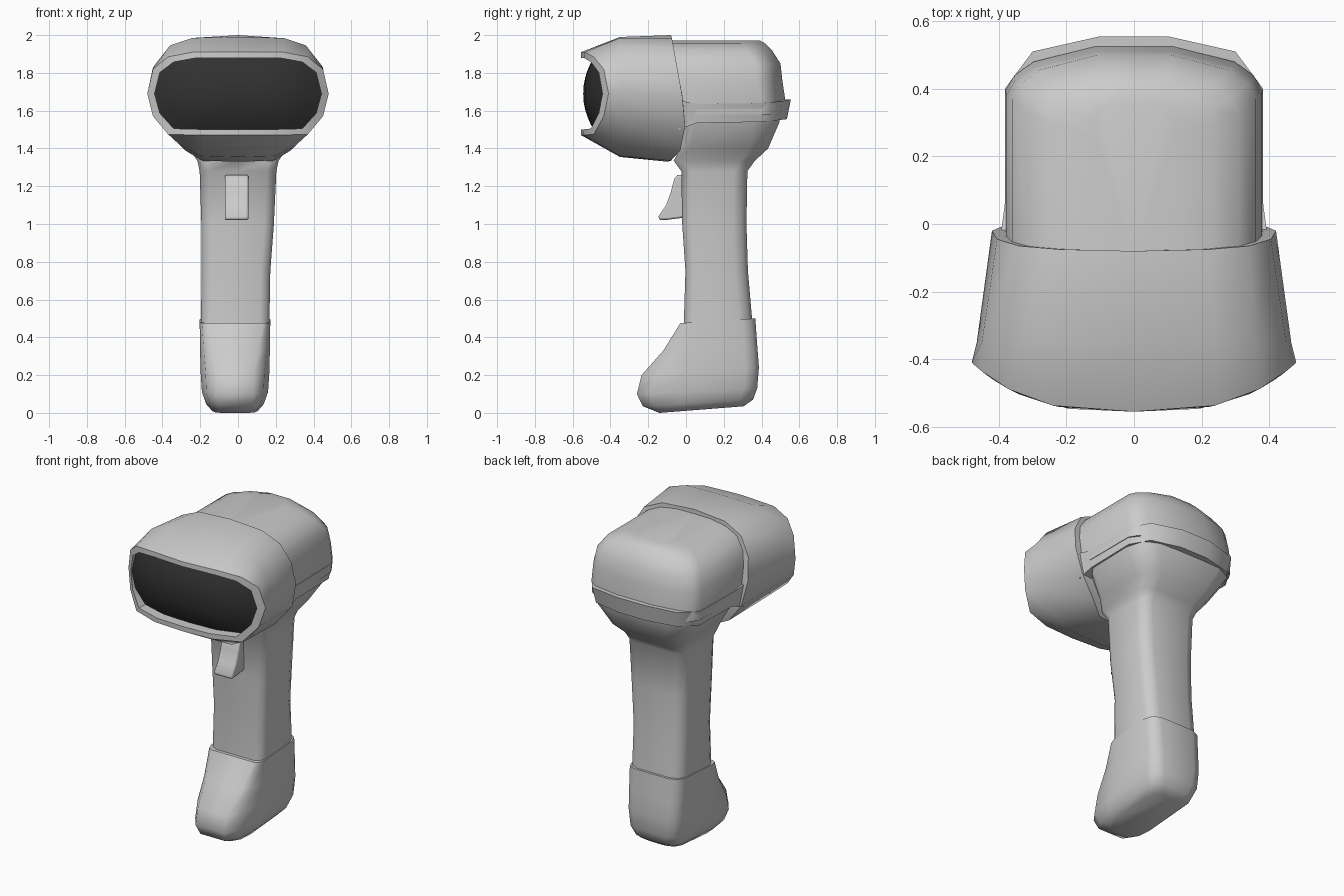
import bpy, bmesh, math

if "Cube" in bpy.data.objects:
    bpy.data.objects.remove(bpy.data.objects["Cube"])


def finish(name, bm, angle=45):
    bmesh.ops.remove_doubles(bm, verts=bm.verts, dist=1e-5)
    bmesh.ops.recalc_face_normals(bm, faces=bm.faces)
    me = bpy.data.meshes.new(name)
    bm.to_mesh(me)
    bm.free()
    ob = bpy.data.objects.new(name, me)
    bpy.context.collection.objects.link(ob)
    bpy.ops.object.select_all(action='DESELECT')
    ob.select_set(True)
    bpy.context.view_layer.objects.active = ob
    bpy.ops.object.shade_smooth_by_angle(angle=math.radians(angle))
    return ob


def loft(name, rings, caps=(True, True), closed=True, angle=45):
    bm = bmesh.new()
    vs = [[bm.verts.new(p) for p in r] for r in rings]
    n = len(vs[0])
    for a, b in zip(vs, vs[1:]):
        for i in range(n if closed else n - 1):
            j = (i + 1) % n
            bm.faces.new((a[i], a[j], b[j], b[i]))
    if caps[0]:
        bm.faces.new(vs[0])
    if caps[1]:
        bm.faces.new(vs[-1])
    return finish(name, bm, angle)


def mirror(half):
    """Half outline running from x=0 to x=0 becomes a full ring."""
    return half + [(-x, y, z) for x, y, z in reversed(half[1:-1])]


# Front hood: curved rim, swelling body, swept rear edge
def front_y(x):
    return -0.555 + 0.145 * (abs(x) / 0.48) ** 3


ZC = 1.69
rim = [(0, 1.91), (.24, 1.91), (.37, 1.885), (.45, 1.82), (.48, 1.69),
       (.45, 1.57), (.37, 1.475), (.2, 1.47), (0, 1.47)]
mid = [(0, 1.99), (.24, 1.985), (.36, 1.945), (.45, 1.83), (.465, 1.69),
       (.42, 1.55), (.31, 1.42), (.2, 1.36), (0, 1.355)]
rear = [(0, -.08, 2.0), (.22, -.075, 1.985), (.34, -.065, 1.93), (.405, -.045, 1.82),
        (.42, -.02, 1.68), (.385, -.005, 1.52), (.28, -.03, 1.39), (.19, -.08, 1.335),
        (0, -.1, 1.33)]
opening = [(x * .92, ZC + (z - ZC) * .86) for x, z in rim]

loft("front_hood", [
    mirror([(x, front_y(x) + .1, z) for x, z in opening]),
    mirror([(x, front_y(x), z) for x, z in opening]),
    mirror([(x, front_y(x), z) for x, z in rim]),
    mirror([(x, -.35, z) for x, z in mid]),
    mirror(rear),
    mirror([(x * .85, y, ZC + (z - ZC) * .85) for x, y, z in rear]),
], caps=(False, True))

# Dark domed scan window
window_rings = [mirror([(x, -.36, z) for x, z in opening])]
for s in (1, .85, .65, .45, .2):
    half = []
    for x, z in opening:
        dz = (z - ZC) * s
        half.append((x * s, front_y(x * s) + .01 + .05 * (dz / .18) ** 2, ZC + dz))
    window_rings.append(mirror(half))
window = loft("scan_window", window_rings)
dark = bpy.data.materials.new("dark_glass")
dark.diffuse_color = (.03, .03, .03, 1)
dark.use_nodes = True
dark.node_tree.nodes["Principled BSDF"].inputs["Base Color"].default_value = dark.diffuse_color
window.data.materials.append(dark)


# Rear top housing: stacked U-shaped outlines
def housing_ring(z, hw, back):
    return mirror([(0, -.1, z), (hw, -.1, z), (hw, back - .13, z),
                   (hw * .93, back - .085, z), (hw * .78, back - .045, z),
                   (hw * .3, back, z), (0, back, z)])


loft("rear_housing", [housing_ring(*r) for r in (
    (1.58, .375, .525), (1.66, .38, .525), (1.76, .378, .51), (1.85, .36, .5),
    (1.92, .31, .455), (1.955, .23, .42), (1.972, .12, .39))])

# Trim band wrapping round the back: x, y, bottom z, top z
band = [(.395, -.04, 1.50, 1.655), (.382, .06, 1.535, 1.635), (.382, .4, 1.54, 1.64),
        (.30, .51, 1.55, 1.65), (.1, .555, 1.555, 1.66), (0, .555, 1.555, 1.66)]


def band_ring(inset, top):
    half = [(x * (1 - inset / .38), y - inset * max(0, (y - .1) / .4), zt if top else zb)
            for x, y, zb, zt in band]
    return half + [(-x, y, z) for x, y, z in reversed(half[:-1])]


loft("trim_band", [band_ring(.08, False), band_ring(.018, False), band_ring(0, True),
                   band_ring(.06, True), band_ring(.08, False)],
     caps=(False, False), closed=False, angle=40)


# Grip sections: rounded back corners, front tapering to half-width wf over length t
def grip_ring(zf, zb, cx, hw, y0, y1, wf, t, r):
    d = hw - wf
    half = [(0, y1), (hw - r, y1), (hw - .29 * r, y1 - .29 * r), (hw, y1 - r),
            (hw, y0 + t), (wf + .68 * d, y0 + .32 * t), (wf, y0), (0, y0)]
    pts = mirror([(x, y, zf + (zb - zf) * (y - y0) / (y1 - y0)) for x, y in half])
    return [(x + cx, y, z) for x, y, z in pts]


# Handle with flared neck
loft("handle", [grip_ring(z, z, cx, hw, y0, y1, hw - .05, .05, r)
                for z, cx, hw, y0, y1, r in (
    (1.60, 0, .36, 0, .50, .14), (1.54, 0, .355, 0, .495, .14),
    (1.40, 0, .26, -.03, .435, .10), (1.335, 0, .215, -.065, .365, .08),
    (1.28, 0, .203, -.025, .325, .07), (1.00, -.002, .192, -.02, .32, .07),
    (.75, -.011, .182, -.003, .328, .07), (.46, -.015, .181, -.012, .353, .07))], angle=50)

# Grip base with forward toe
loft("grip_base", [grip_ring(zf, zb, -.016, hw, y0, y1, wf, t, .07)
                   for zf, zb, hw, y0, y1, wf, t in (
    (.475, .50, .187, -.03, .367, .150, .05), (.33, .36, .185, -.12, .377, .125, .14),
    (.20, .24, .182, -.235, .386, .10, .24), (.10, .13, .175, -.26, .377, .10, .22),
    (.035, .07, .152, -.228, .355, .088, .18), (.0, .035, .12, -.14, .305, .075, .12))],
     angle=50)

# Trigger
profile = [(0, 1.26), (-.045, 1.26), (-.062, 1.24), (-.08, 1.17), (-.105, 1.10),
           (-.145, 1.04), (-.142, 1.02), (-.10, 1.022), (0, 1.035)]
bm = bmesh.new()
face = bm.faces.new([bm.verts.new((-.07, y, z)) for y, z in profile])
ext = bmesh.ops.extrude_face_region(bm, geom=[face])
bmesh.ops.translate(bm, vec=(.126, 0, 0),
                    verts=[g for g in ext["geom"] if isinstance(g, bmesh.types.BMVert)])
trigger = finish("trigger", bm, 50)
bevel = trigger.modifiers.new("soft_edges", 'BEVEL')
bevel.width = .01
bevel.segments = 2
bevel.limit_method = 'ANGLE'
bevel.angle_limit = math.radians(50)
